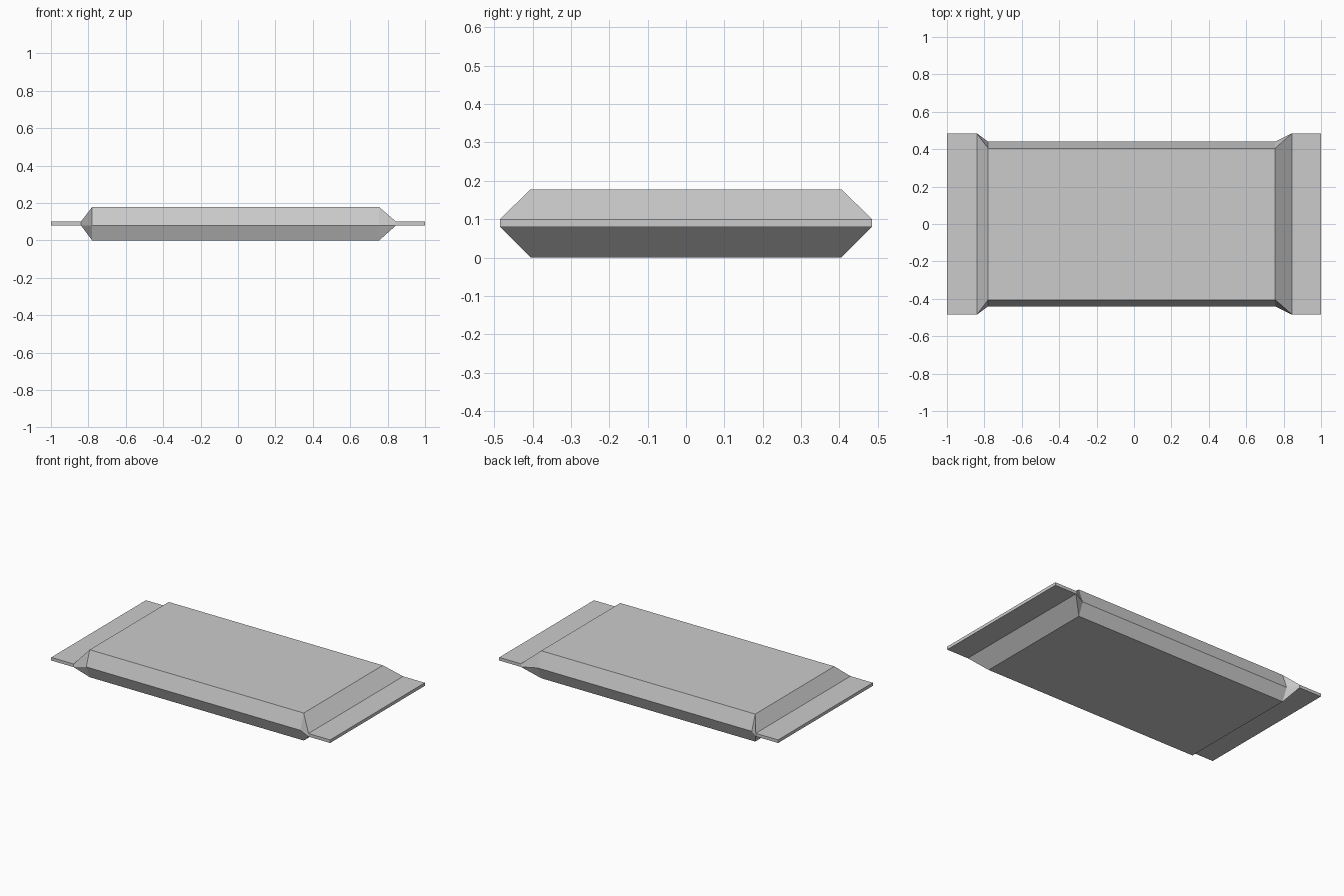
import bpy
import bmesh

cube = bpy.data.objects.get("Cube")
if cube:
    bpy.data.objects.remove(cube)

# Wrapper colour
grey = bpy.data.materials.new("light_grey")
grey.use_nodes = True
colour = (0.6, 0.6, 0.6, 1)
grey.diffuse_color = colour
grey.node_tree.nodes["Principled BSDF"].inputs["Base Color"].default_value = colour


def section(bm, x, edge, side, low, seam, high):
    """Six-sided cross-section; edge is the half width of top and bottom."""
    points = [(-edge, low), (edge, low), (side, seam),
              (edge, high), (-edge, high), (-side, seam)]
    return [bm.verts.new((x, y, z)) for y, z in points]


FLAP = (0.485, 0.485, 0.08, 0.08, 0.10)
BODY = (0.405, 0.44, 0.0, 0.08, 0.178)

# Sealed flap, bulging body, sealed flap, joined along x
bm = bmesh.new()
stations = [(-1, FLAP), (-0.84, FLAP), (-0.78, BODY),
            (0.755, BODY), (0.845, FLAP), (1, FLAP)]
rings = [section(bm, x, *shape) for x, shape in stations]
for a, b in zip(rings, rings[1:]):
    for i in range(6):
        j = (i + 1) % 6
        bm.faces.new((a[i], a[j], b[j], b[i]))
bm.faces.new(rings[0])
bm.faces.new(rings[-1])

# Merge the seam into the thin flap edges and tidy the faces
bmesh.ops.remove_doubles(bm, verts=bm.verts, dist=0.0001)
bmesh.ops.recalc_face_normals(bm, faces=bm.faces)
mesh = bpy.data.meshes.new("sealed_packet")
bm.to_mesh(mesh)
bm.free()
mesh.materials.append(grey)
packet = bpy.data.objects.new("sealed_packet", mesh)
bpy.context.collection.objects.link(packet)
